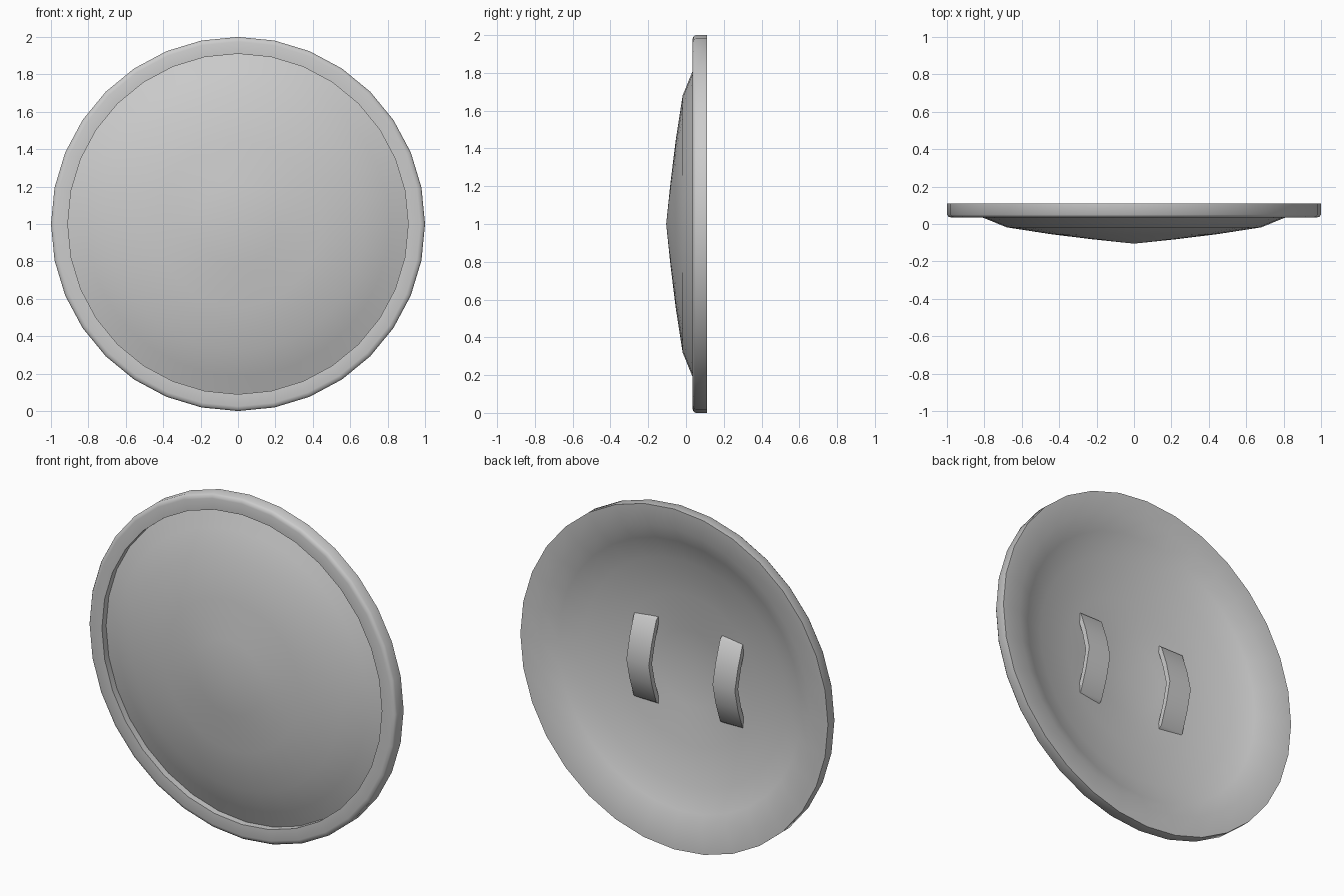
import bpy, bmesh
from math import sin, cos, pi, radians

if "Cube" in bpy.data.objects:
    bpy.data.objects.remove(bpy.data.objects["Cube"])

SEG = 32
CZ = 1.0


def finish(bm, name, angle):
    bmesh.ops.recalc_face_normals(bm, faces=bm.faces)
    mesh = bpy.data.meshes.new(name)
    bm.to_mesh(mesh)
    bm.free()
    ob = bpy.data.objects.new(name, mesh)
    bpy.context.collection.objects.link(ob)
    bpy.ops.object.select_all(action='DESELECT')
    ob.select_set(True)
    bpy.context.view_layer.objects.active = ob
    bpy.ops.object.shade_smooth_by_angle(angle=radians(angle))
    return ob


def lathe(name, profile, angle):
    """Spin (radius, y) points about the y axis; radius 0 gives a pole."""
    bm = bmesh.new()
    rings = []
    for r, y in profile:
        if r == 0:
            rings.append([bm.verts.new((0, y, CZ))] * SEG)
        else:
            rings.append([bm.verts.new((r * sin(2 * pi * i / SEG), y,
                                        CZ + r * cos(2 * pi * i / SEG)))
                          for i in range(SEG)])
    for a, b in zip(rings, rings[1:]):
        for i in range(SEG):
            j = (i + 1) % SEG
            quad = [a[i], a[j], b[j], b[i]]
            bm.faces.new(list(dict.fromkeys(quad)))
    return finish(bm, name, angle)


def strap(name, x, width=0.145):
    """Bowed grip strap: an outer and an inner line, extruded across x."""
    outer = [(-0.255, -0.04), (-0.24, -0.02), (-0.12, 0.022), (0, 0.05),
             (0.12, 0.022), (0.24, -0.02), (0.255, -0.04)]
    inner = [(0.225, -0.045), (0.11, -0.006), (0, 0.02),
             (-0.11, -0.006), (-0.225, -0.045)]
    bm = bmesh.new()
    face = bm.faces.new([bm.verts.new((x - width / 2, y, CZ + z))
                         for z, y in outer + inner])
    ext = bmesh.ops.extrude_face_region(bm, geom=[face])
    verts = [g for g in ext["geom"] if isinstance(g, bmesh.types.BMVert)]
    bmesh.ops.translate(bm, verts=verts, vec=(width, 0, 0))
    return finish(bm, name, 50)


# Shield disc: domed front, stepped rim, hollow back
lathe("shield_body", [
    (0, -0.105), (0.22, -0.082), (0.44, -0.055), (0.68, -0.018), (0.81, 0.035),
    (0.91, 0.075),
    (0.91, 0.036), (0.975, 0.034), (0.992, 0.039), (1.0, 0.05),
    (1.0, 0.11), (0.88, 0.102),
    (0.79, 0.06), (0.66, 0.012), (0.44, -0.025), (0.22, -0.054), (0, -0.077),
], 62)

# Pair of grips on the back
for side, label in ((-1, "left"), (1, "right")):
    strap(f"{label}_grip_strap", side * 0.28)
